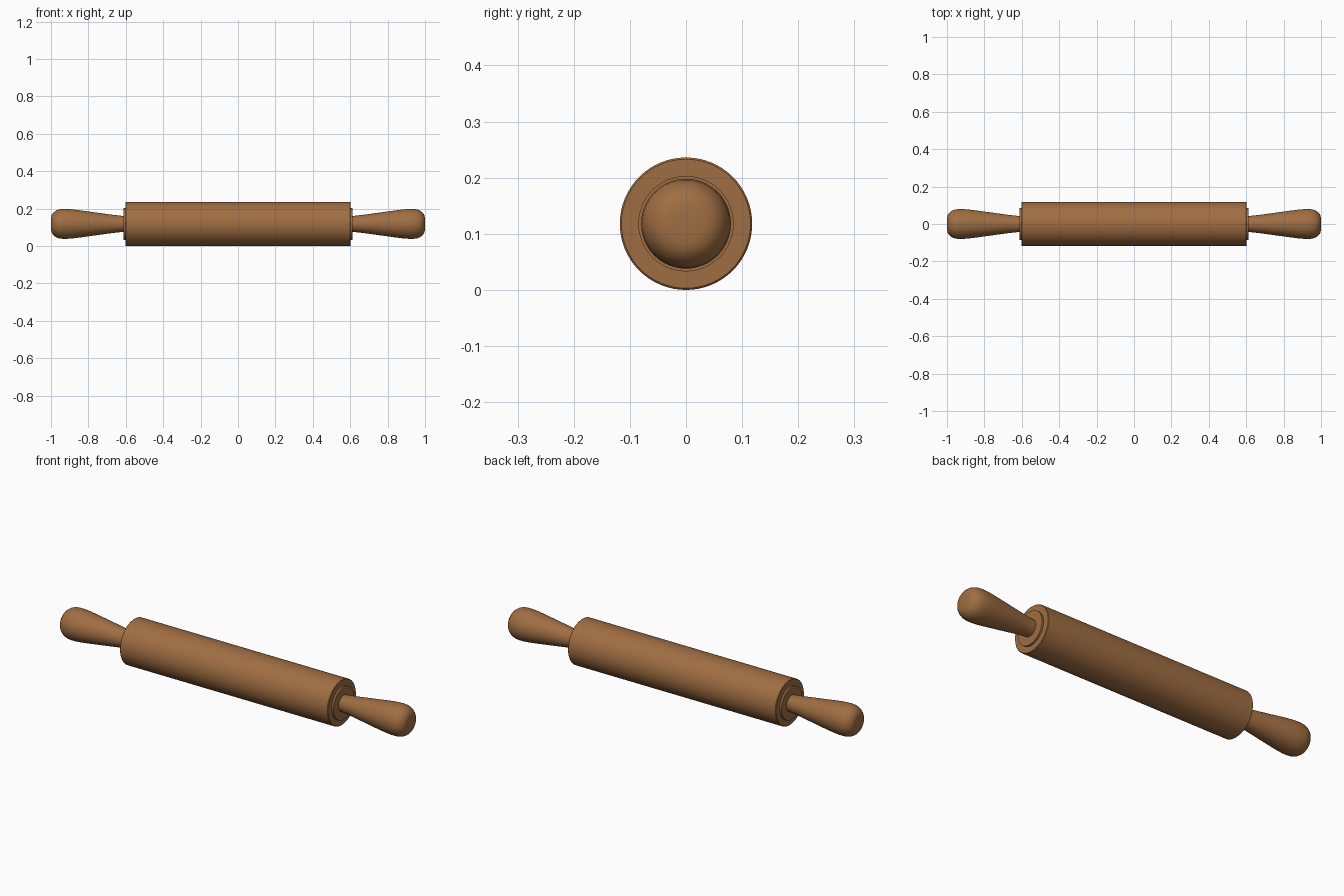
import bpy, bmesh, math

if "Cube" in bpy.data.objects:
    bpy.data.objects.remove(bpy.data.objects["Cube"])

SEG = 64
AXIS_Z = 0.118

wood = bpy.data.materials.new("warm_brown_wood")
wood.diffuse_color = (0.35, 0.155, 0.055, 1.0)
wood.use_nodes = True
wood.node_tree.nodes["Principled BSDF"].inputs["Base Color"].default_value = wood.diffuse_color


def lathe(name, profile, side=1):
    """Revolve (x, radius) points around the pin's long axis."""
    bm = bmesh.new()
    rings = []
    for x, r in profile:
        ring = []
        for i in range(SEG):
            a = 2 * math.pi * i / SEG
            ring.append(bm.verts.new((side * x, r * math.cos(a), AXIS_Z + r * math.sin(a))))
        rings.append(ring)
    for a, b in zip(rings, rings[1:]):
        for i in range(SEG):
            j = (i + 1) % SEG
            bm.faces.new((a[i], a[j], b[j], b[i]))
    bm.faces.new(rings[0])
    bm.faces.new(rings[-1])
    bmesh.ops.recalc_face_normals(bm, faces=bm.faces)
    mesh = bpy.data.meshes.new(name)
    bm.to_mesh(mesh)
    bm.free()
    mesh.materials.append(wood)
    obj = bpy.data.objects.new(name, mesh)
    bpy.context.collection.objects.link(obj)
    bpy.ops.object.select_all(action='DESELECT')
    obj.select_set(True)
    bpy.context.view_layer.objects.active = obj
    bpy.ops.object.shade_smooth_by_angle(angle=math.radians(35))
    return obj


# Main roller
lathe("roller", [(-0.602, 0.115), (-0.599, 0.118), (0.599, 0.118), (0.602, 0.115)])

# Handle swells from a thin neck to a rounded end
handle = [(0.59, 0.042), (0.62, 0.043), (0.68, 0.050), (0.76, 0.061), (0.84, 0.072),
          (0.88, 0.077), (0.91, 0.0795), (0.935, 0.080), (0.955, 0.078), (0.972, 0.072),
          (0.986, 0.062), (0.995, 0.050), (0.999, 0.036), (1.0, 0.015)]

for side, label in ((-1, "left"), (1, "right")):
    lathe(label + "_collar", [(0.595, 0.085), (0.612, 0.085)], side)
    lathe(label + "_handle", handle, side)
